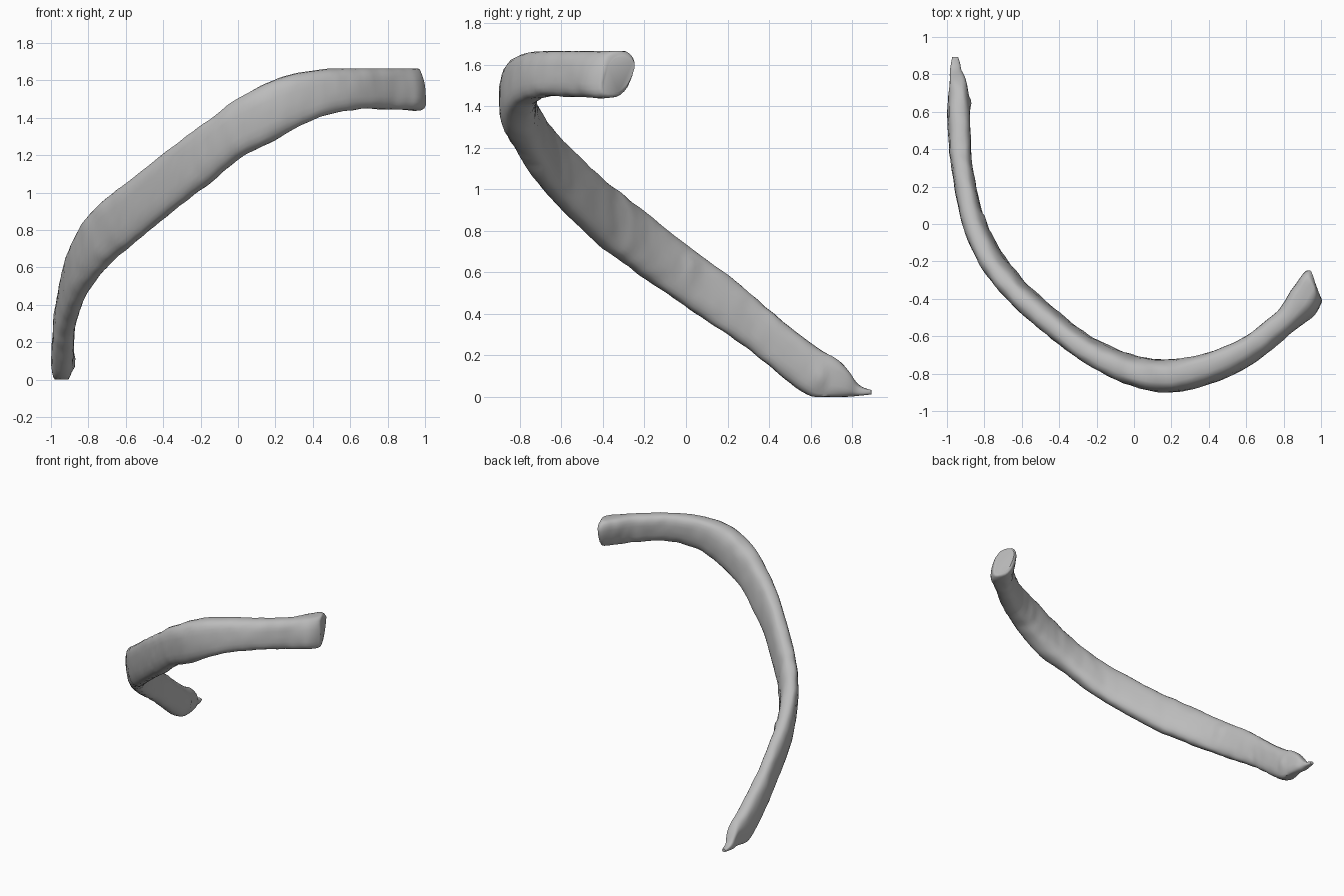
import bpy, bmesh, math
from mathutils import Vector, noise

cube = bpy.data.objects.get("Cube")
if cube:
    bpy.data.objects.remove(cube, do_unlink=True)

SIDES = 24
STEPS = 8

# Bone colour
bone = bpy.data.materials.new("bone grey")
grey = (0.5, 0.5, 0.5, 1)
bone.diffuse_color = grey
bone.use_nodes = True
bone.node_tree.nodes["Principled BSDF"].inputs["Base Color"].default_value = grey

# Cross-sections: outer x, outer y, inner x, inner y, bottom, top,
# and how far the lower edge leans outwards
stations = [
    (-.97, .895, -.94, .895, .015, .035, 0),
    (-.985, .83, -.92, .83, .005, .06, 0),
    (-.99, .75, -.89, .75, 0, .165, 0),
    (-1, .6, -.875, .6, 0, .26, .1),
    (-.99, .4, -.87, .4, .15, .42, .1),
    (-.97, .25, -.855, .27, .26, .54, 0),
    (-.92, 0, -.8, .04, .42, .72, -.1),
    (-.835, -.2, -.72, -.13, .545, .865, -.2),
    (-.73, -.345, -.63, -.255, .645, .97, -.2),
    (-.6, -.48, -.52, -.37, .74, 1.07, -.2),
    (-.34, -.69, -.27, -.575, .945, 1.27, -.2),
    (-.18, -.79, -.12, -.655, 1.06, 1.385, -.2),
    (-.02, -.865, .02, -.705, 1.18, 1.5, -.15),
    (.2, -.905, .19, -.72, 1.28, 1.605, 0),
    (.44, -.845, .38, -.69, 1.395, 1.655, .15),
    (.66, -.73, .58, -.61, 1.445, 1.665, .2),
    (.85, -.575, .76, -.47, 1.445, 1.665, .2),
    (.96, -.49, .84, -.36, 1.44, 1.67, .25),
    (1, -.42, .91, -.265, 1.44, 1.67, .3),
    (.995, -.39, .945, -.255, 1.465, 1.64, .4),
]


def blend(a, b, c, d, t):
    """Smooth spline value between b and c."""
    return b + t * (c - a + t * (2*a - 5*b + 4*c - d + t * (3*(b - c) + d - a))) / 2


def rounded(v):
    """Square off a circle coordinate for a flattened oval."""
    return math.copysign(abs(v) ** 0.74, v)


def sweep(rows):
    """Interpolated list of cross-sections along the bone."""
    result = []
    last = len(rows) - 1
    for i in range(last):
        near = [rows[max(0, min(last, i + k))] for k in (-1, 0, 1, 2)]
        for s in range(STEPS):
            result.append([blend(*vals, s / STEPS) for vals in zip(*near)])
    result.append(rows[-1])
    return result


def make_ring(bm, section):
    ox, oy, ix, iy, low, high, lean = section
    outer, inner = Vector((ox, oy, 0)), Vector((ix, iy, 0))
    half = (outer - inner) / 2
    middle = (outer + inner) / 2 + Vector((0, 0, (low + high) / 2))
    ring = []
    for k in range(SIDES):
        angle = math.tau * k / SIDES
        across, up = rounded(math.cos(angle)), rounded(math.sin(angle))
        p = middle + half * (across * 0.96 - up * lean)
        p.z += up * (high - low) / 2
        # worn, slightly lumpy surface
        p += noise.noise_vector(p * 14) * 0.005
        p.z = max(0, min(1.665, p.z))
        ring.append(bm.verts.new(p))
    return ring


# Curved rib shaft with closed ends
bm = bmesh.new()
rings = [make_ring(bm, s) for s in sweep(stations)]
for a, b in zip(rings, rings[1:]):
    for k in range(SIDES):
        n = (k + 1) % SIDES
        bm.faces.new((a[k], a[n], b[n], b[k]))
bm.faces.new(rings[0])
bm.faces.new(rings[-1])

# Small bony spurs drawn softly out of the inner surface
for spot, pull in (((-.88, .64, .09), (.025, .01, 0)),
                   ((-.8, .02, .63), (.015, .01, 0))):
    for v in bm.verts:
        nearness = 1 - (v.co - Vector(spot)).length / 0.05
        if nearness > 0:
            v.co += Vector(pull) * nearness

bmesh.ops.recalc_face_normals(bm, faces=bm.faces)
mesh = bpy.data.meshes.new("rib_shaft")
bm.to_mesh(mesh)
bm.free()
rib = bpy.data.objects.new("rib_shaft", mesh)
bpy.context.collection.objects.link(rib)
mesh.materials.append(bone)

bpy.ops.object.select_all(action="DESELECT")
rib.select_set(True)
bpy.context.view_layer.objects.active = rib
bpy.ops.object.shade_smooth_by_angle(angle=math.radians(50))
